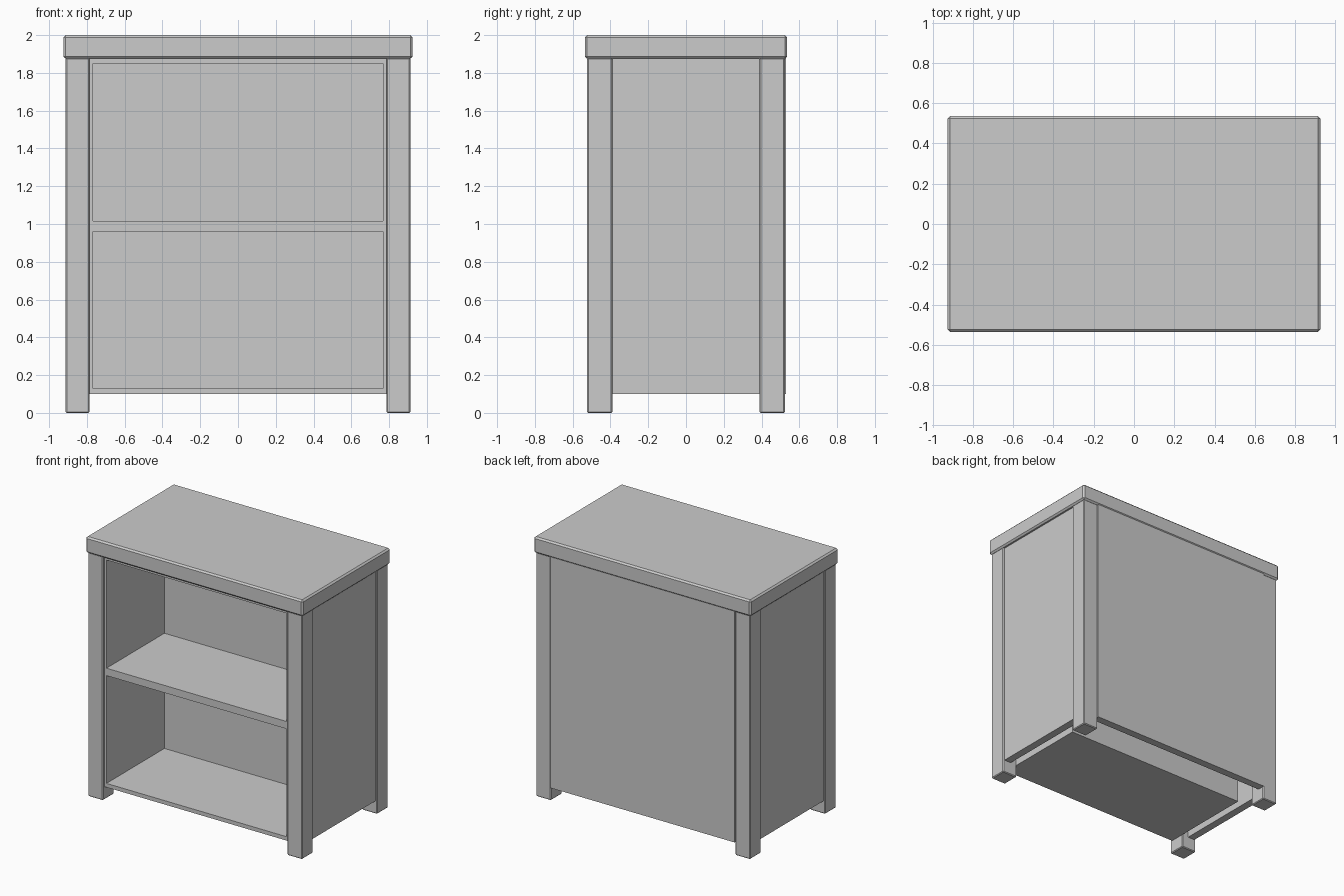
import bpy

cube = bpy.data.objects.get("Cube")
if cube:
    bpy.data.objects.remove(cube, do_unlink=True)

# Single plain finish
grey = bpy.data.materials.new("plain_grey")
grey.use_nodes = True
colour = (0.6, 0.6, 0.6, 1.0)
grey.diffuse_color = colour
grey.node_tree.nodes["Principled BSDF"].inputs["Base Color"].default_value = colour


def box(name, x, y, z, bevel=0.0):
    """Axis-aligned board given by its (min, max) on each axis."""
    spans = (x, y, z)
    bpy.ops.mesh.primitive_cube_add(size=1, location=[(a + b) / 2 for a, b in spans])
    ob = bpy.context.object
    ob.name = name
    ob.scale = [b - a for a, b in spans]
    bpy.ops.object.transform_apply(location=False, rotation=False, scale=True)
    ob.data.materials.append(grey)
    if bevel:
        mod = ob.modifiers.new("eased_edges", "BEVEL")
        mod.width = bevel
        mod.segments = 1
    return ob


TOP = 1.88       # underside of the top slab
BOTTOM = 0.1     # underside of the body
LEG_X = (0.785, 0.912)
LEG_Y = (0.39, 0.523)


def mirrored(span, sign):
    return tuple(sorted(sign * v for v in span))


# Top slab
box("top_slab", (-0.925, 0.925), (-0.535, 0.535), (TOP - 0.005, 2.0), 0.012)

# Legs and side panels
for side, sx in (("left", 1), ("right", -1)):
    for end, sy in (("front", -1), ("back", 1)):
        box(f"{end}_{side}_leg", mirrored(LEG_X, sx), mirrored(LEG_Y, sy),
            (0, TOP), 0.006)
    box(f"{side}_side_panel", mirrored((0.84, 0.9), sx), (-0.39, 0.39), (BOTTOM, TOP))

# Back panel stands slightly proud of the legs
box("back_panel", (-0.785, 0.785), (0.47, 0.53), (BOTTOM, TOP))

# Inner shelf unit, open at the front
FRONT, INNER, REAR = -0.505, 0.2, 0.24
HALF, OPEN = 0.785, 0.767
for side, sx in (("left", 1), ("right", -1)):
    box(f"{side}_unit_wall", mirrored((OPEN, HALF), sx), (FRONT, REAR), (BOTTOM, TOP))
box("unit_back", (-OPEN, OPEN), (INNER, REAR), (BOTTOM, TOP))
for name, z in (("unit_floor", (BOTTOM, 0.13)),
                ("middle_shelf", (0.96, 1.017)),
                ("unit_ceiling", (1.85, TOP))):
    box(name, (-OPEN, OPEN), (FRONT, INNER), z)
